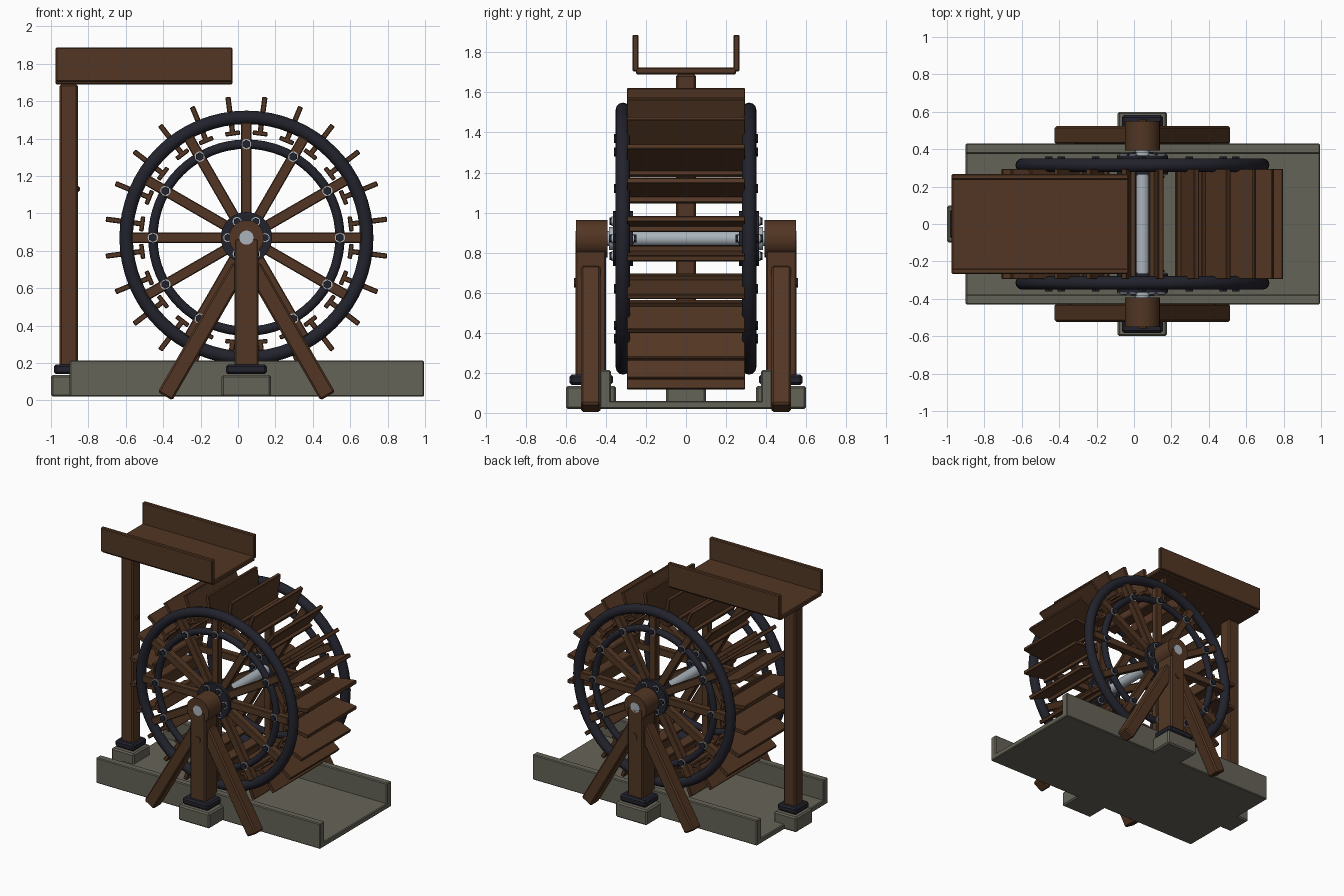
import bpy, bmesh, math
from mathutils import Matrix, Vector

if "Cube" in bpy.data.objects:
    bpy.data.objects.remove(bpy.data.objects["Cube"])

def mat(name, c):
    m = bpy.data.materials.new(name)
    m.diffuse_color = (*c, 1)
    m.use_nodes = True
    m.node_tree.nodes["Principled BSDF"].inputs["Base Color"].default_value = m.diffuse_color
    return m

WOOD = mat("brown_wood", (0.085, 0.037, 0.017))
IRON = mat("dark_iron", (0.016, 0.016, 0.026))
STONE = mat("grey_stone", (0.13, 0.125, 0.095))
STEEL = mat("pale_steel", (0.40, 0.45, 0.50))
CX, CZ = 0.045, 0.87          # wheel centre
HUB = Matrix.Translation((CX, 0, CZ))

def finish(name, bm, m, smooth=False):
    me = bpy.data.meshes.new(name)
    bmesh.ops.recalc_face_normals(bm, faces=bm.faces[:])
    bm.to_mesh(me)
    bm.free()
    me.materials.append(m)
    ob = bpy.data.objects.new(name, me)
    bpy.context.collection.objects.link(ob)
    if smooth:
        bpy.ops.object.select_all(action='DESELECT')
        ob.select_set(True)
        bpy.context.view_layer.objects.active = ob
        bpy.ops.object.shade_smooth_by_angle(angle=math.radians(35))
    return ob

def add_box(bm, x0, x1, y0, y1, z0, z1, bevel=0.006, M=Matrix()):
    c = Vector(((x0 + x1) / 2, (y0 + y1) / 2, (z0 + z1) / 2))
    t = bmesh.new()
    bmesh.ops.create_cube(t, size=1)
    bmesh.ops.scale(t, vec=(x1 - x0, y1 - y0, z1 - z0), verts=t.verts)
    if bevel:
        bmesh.ops.bevel(t, geom=t.edges[:], offset=bevel, segments=1, affect='EDGES')
    bmesh.ops.transform(t, matrix=M @ Matrix.Translation(c), verts=t.verts)
    me = bpy.data.meshes.new("tmp")
    t.to_mesh(me)
    t.free()
    bm.from_mesh(me)
    bpy.data.meshes.remove(me)

def box(name, m, *dims, **kw):
    bm = bmesh.new()
    add_box(bm, *dims, **kw)
    return finish(name, bm, m)

def add_cyl(bm, x, z, y0, y1, r, n):
    """cylinder along y"""
    M = Matrix.Translation((x, (y0 + y1) / 2, z)) @ Matrix.Rotation(math.pi / 2, 4, 'X')
    bmesh.ops.create_cone(bm, cap_ends=True, segments=n, radius1=r, radius2=r,
                          depth=abs(y1 - y0), matrix=M)

def cyl(name, m, x, z, y0, y1, r, n=32):
    bm = bmesh.new()
    add_cyl(bm, x, z, y0, y1, r, n)
    return finish(name, bm, m, True)

def ring(name, y, R, r, n=64, k=12):
    """torus around the axle"""
    bm = bmesh.new()
    g = []
    for i in range(n):
        a = 2 * math.pi * i / n
        row = []
        for j in range(k):
            b = 2 * math.pi * j / k
            q = R + r * math.cos(b)
            row.append(bm.verts.new((CX + q * math.cos(a), y + r * math.sin(b), CZ + q * math.sin(a))))
        g.append(row)
    for i in range(n):
        for j in range(k):
            i2, j2 = (i + 1) % n, (j + 1) % k
            bm.faces.new((g[i][j], g[i2][j], g[i2][j2], g[i][j2]))
    finish(name, bm, IRON, True)

def span(s, a, b):
    return (min(s * a, s * b), max(s * a, s * b))

# stone tail race
box("channel_floor", STONE, -0.9, 0.995, -0.41, 0.41, 0.02, 0.06)
for s, side in ((-1, "front"), (1, "back")):
    box(side + "_channel_wall", STONE, -0.9, 0.995, *span(s, 0.375, 0.43), 0.02, 0.213)

# overhead flume and its pillar
box("flume_floor", WOOD, -0.975, -0.03, -0.25, 0.25, 1.69, 1.725)
for s, side in ((-1, "front"), (1, "back")):
    box(side + "_flume_wall", WOOD, -0.975, -0.03, *span(s, 0.236, 0.268), 1.705, 1.887)
box("flume_pillar", WOOD, -0.955, -0.855, -0.05, 0.05, 0.15, 1.69, bevel=0.01)
box("pillar_shoe", IRON, -0.985, -0.825, -0.08, 0.08, 0.14, 0.192, bevel=0.012)
box("pillar_footing", STONE, -1.0, -0.81, -0.1, 0.1, 0.02, 0.135, bevel=0.01)
box("pillar_knot", WOOD, -0.87, -0.846, -0.012, 0.012, 1.115, 1.145)

# paddles with sole plates
bm = bmesh.new()
for i in range(24):
    M = HUB @ Matrix.Rotation(math.radians(7.5 + 15 * i), 4, 'Y')
    add_box(bm, -0.014, 0.014, -0.295, 0.295, 0.56, 0.758, 0.004, M)
    add_box(bm, -0.04, 0.04, -0.295, 0.295, 0.55, 0.574, 0.004, M)
finish("paddles", bm, WOOD)

# axle
cyl("axle", STEEL, CX, CZ, -0.552, 0.552, 0.038)

for s, side in ((-1, "front"), (1, "back")):
    # wheel rims, hub, spokes
    ring(side + "_outer_rim", s * 0.315, 0.643, 0.036)
    ring(side + "_inner_rim", s * 0.315, 0.5, 0.025)
    cyl(side + "_hub", IRON, CX, CZ, s * 0.265, s * 0.365, 0.137)
    cyl(side + "_axle_collar", STEEL, CX, CZ, s * 0.36, s * 0.385, 0.058)
    bm = bmesh.new()
    for i in range(12):
        M = HUB @ Matrix.Rotation(math.radians(30 * i), 4, 'Y')
        add_box(bm, -0.028, 0.028, *span(s, 0.29, 0.342), 0.08, 0.615, 0.005, M)
    finish(side + "_spokes", bm, WOOD)
    # bolts and washers
    wash, head = bmesh.new(), bmesh.new()
    spots = [(0.5, 30 * i, 0.34, 1, 0.028) for i in range(12)]
    spots += [(0.1, 60 * i, 0.363, 1, 0.024) for i in range(6)]
    spots += [(0.1, 60 * i, 0.267, -1, 0.024) for i in range(6)]
    for R, a, y, d, r in spots:
        x, z = CX + R * math.cos(math.radians(a)), CZ + R * math.sin(math.radians(a))
        add_cyl(wash, x, z, s * y, s * (y + d * 0.008), r, 16)
        add_cyl(head, x, z, s * y, s * (y + d * 0.02), r * 0.82, 6)
    finish(side + "_washers", wash, STEEL)
    finish(side + "_bolt_heads", head, IRON)
    # bearing support
    cyl(side + "_bearing", WOOD, CX, CZ, s * 0.393, s * 0.55, 0.093)
    box(side + "_post", WOOD, CX - 0.064, CX + 0.064, *span(s, 0.4, 0.552), 0.15, 0.865, bevel=0.008)
    cyl(side + "_post_knot", WOOD, CX + 0.003, 0.65, s * 0.54, s * 0.559, 0.024, 10)
    box(side + "_post_shoe", IRON, CX - 0.11, CX + 0.11, *span(s, 0.365, 0.582), 0.14, 0.192, bevel=0.012)
    box(side + "_post_footing", STONE, CX - 0.132, CX + 0.132, *span(s, 0.35, 0.6), 0.02, 0.135, bevel=0.01)
    for t, hand in ((-1, "left"), (1, "right")):
        M = Matrix.Translation((CX + t * 0.435, 0, 0.0225)) @ Matrix.Rotation(-t * math.radians(30), 4, 'Y')
        box(f"{side}_{hand}_brace", WOOD, -0.045, 0.045, *span(s, 0.427, 0.523), 0, 0.8, bevel=0.01, M=M)
